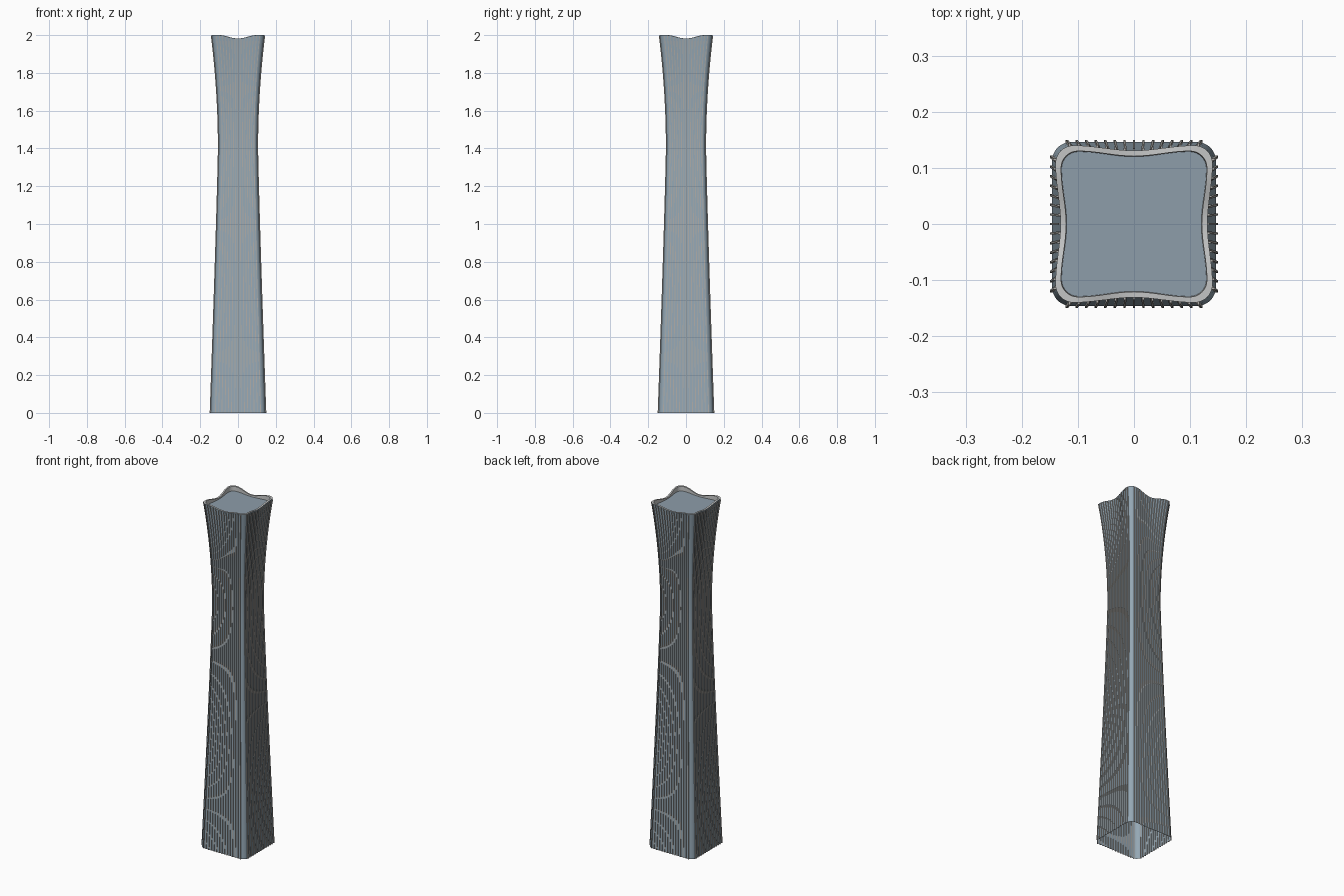
import bpy, bmesh, math
from mathutils import Matrix

cube = bpy.data.objects.get("Cube")
if cube:
    bpy.data.objects.remove(cube, do_unlink=True)

LEVELS = 48
CORNER = 0.23      # corner radius as a share of the half width
DIP = 0.018        # sag of the crown between corners
FINS = 7           # fins on either side of a face's middle


def material(name, rgb):
    m = bpy.data.materials.new(name)
    m.use_nodes = True
    m.diffuse_color = (*rgb, 1)
    m.node_tree.nodes["Principled BSDF"].inputs["Base Color"].default_value = (*rgb, 1)
    return m


glass = material("blue grey glass", (0.30, 0.39, 0.46))
stone = material("warm grey fins", (0.42, 0.41, 0.39))
pale = material("pale rim", (0.55, 0.56, 0.56))
roofing = material("slate roof", (0.27, 0.34, 0.40))


def half_width(z):
    if z < 1.4:
        return 0.1025 + 0.0435 * ((1.4 - z) / 1.4) ** 1.15
    return 0.1025 + 0.0375 * ((z - 1.4) / 0.6) ** 2


def flare(z):
    # 0 on the shaft, rising to 1 at the crown
    return max(0, (z - 1.4) / 0.6) ** 2


def sag(u):
    return math.cos(math.pi / 2 * max(-1, min(1, u))) ** 2


def front_point(x, z, h):
    # Point on the straight part of the front face, hollowed near the crown
    s = sag(x / (h * (1 - CORNER))) * flare(z)
    return (x, -h + 0.009 * s, z - DIP * s)


def outline(z, inset=0):
    # Rounded square ring, one side plus one corner repeated four times
    h = half_width(z) - inset
    r = CORNER * h
    flat = h - r
    side = [front_point(flat * (i / 8 - 1), z, h) for i in range(17)]
    for i in range(1, 8):
        a = math.pi / 2 * (i / 8 - 1)
        side.append((flat + r * math.cos(a), -flat + r * math.sin(a), z))
    ring = []
    for k in range(4):
        c, s = [(1, 0), (0, 1), (-1, 0), (0, -1)][k]
        ring += [(x * c - y * s, x * s + y * c, w) for x, y, w in side]
    return ring


def bridge(bm, a, b, mat=0):
    n = len(a)
    for i in range(n):
        j = (i + 1) % n
        bm.faces.new((a[i], a[j], b[j], b[i])).material_index = mat


def finish(bm, name, mats):
    bmesh.ops.recalc_face_normals(bm, faces=bm.faces)
    me = bpy.data.meshes.new(name)
    bm.to_mesh(me)
    bm.free()
    ob = bpy.data.objects.new(name, me)
    bpy.context.collection.objects.link(ob)
    for m in mats:
        me.materials.append(m)
    bpy.ops.object.select_all(action='DESELECT')
    ob.select_set(True)
    bpy.context.view_layer.objects.active = ob
    bpy.ops.object.shade_smooth_by_angle(angle=math.radians(35))
    return ob


def add_ring(bm, points):
    return [bm.verts.new(p) for p in points]


# Shaft: open at the base, with a rim and a sunken roof at the crown
bm = bmesh.new()
rings = [add_ring(bm, outline(2 * i / LEVELS)) for i in range(LEVELS + 1)]
for low, high in zip(rings, rings[1:]):
    bridge(bm, low, high)
lip = add_ring(bm, outline(2, 0.010))
bridge(bm, rings[-1], lip, 1)
eaves = add_ring(bm, [(x, y, 1.974) for x, y, z in outline(2, 0.011)])
bridge(bm, lip, eaves, 1)
bm.faces.new(eaves).material_index = 2
finish(bm, "tower_shaft", [glass, pale, roofing])

# Fins: slim vertical ribs that follow the flared profile on all four faces
bm = bmesh.new()
for k in range(-FINS, FINS + 1):
    sections = []
    for i in range(LEVELS + 1):
        z = 2 * i / LEVELS
        h = half_width(z)
        x, y, w = front_point(k / FINS * 0.82 * h, z, h)
        w = min(w, 1.996 - DIP * sag(x / (h * (1 - CORNER))))
        sections.append(add_ring(bm, [(x + dx, y + dy, w) for dx, dy in
                                      ((-0.002, 0.003), (-0.002, -0.004),
                                       (0.002, -0.004), (0.002, 0.003))]))
    for low, high in zip(sections, sections[1:]):
        bridge(bm, low, high)
    bm.faces.new(sections[0])
    bm.faces.new(sections[-1])
front = bm.verts[:] + bm.edges[:] + bm.faces[:]
for turn in range(1, 4):
    copy = bmesh.ops.duplicate(bm, geom=front)["geom"]
    bmesh.ops.rotate(bm, verts=[v for v in copy if isinstance(v, bmesh.types.BMVert)],
                     cent=(0, 0, 0), matrix=Matrix.Rotation(turn * math.pi / 2, 3, 'Z'))
finish(bm, "facade_fins", [stone])
